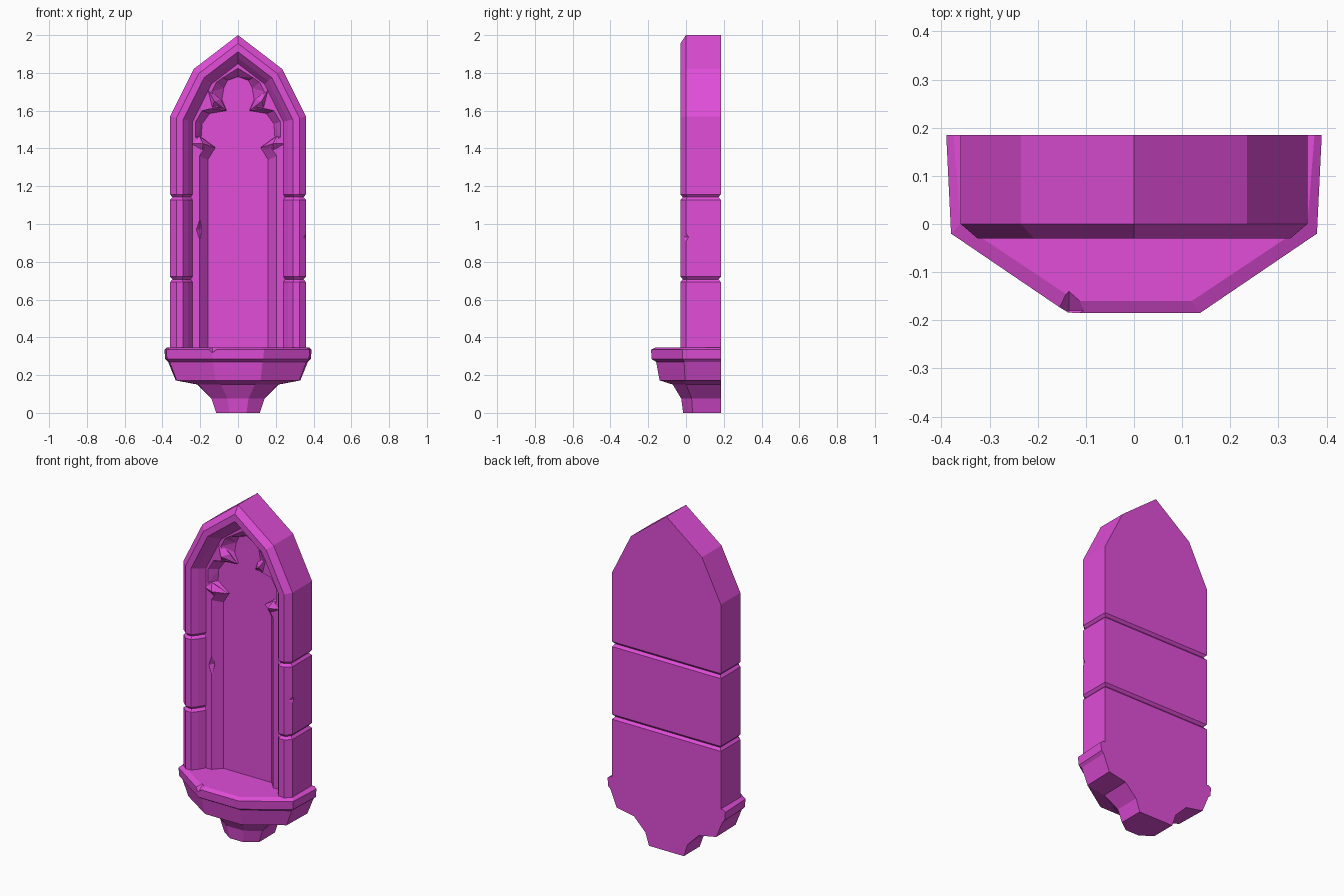
import bpy, bmesh
from mathutils import Vector

if "Cube" in bpy.data.objects:
    bpy.data.objects.remove(bpy.data.objects["Cube"])

magenta = bpy.data.materials.new("magenta_stone")
magenta.use_nodes = True
COLOUR = (0.75, 0.075, 0.69, 1)
magenta.diffuse_color = COLOUR
magenta.node_tree.nodes["Principled BSDF"].inputs["Base Color"].default_value = COLOUR


def finish(bm, name):
    bmesh.ops.recalc_face_normals(bm, faces=bm.faces)
    mesh = bpy.data.meshes.new(name)
    bm.to_mesh(mesh)
    bm.free()
    mesh.materials.append(magenta)
    ob = bpy.data.objects.new(name, mesh)
    bpy.context.collection.objects.link(ob)
    return ob


def offset(points, d):
    """Mitred offset of an open 2D path, to its left."""
    pts = [Vector(p) for p in points]
    normals = []
    for a, b in zip(pts, pts[1:]):
        t = (b - a).normalized()
        normals.append(Vector((-t.y, t.x)))
    out = []
    for i, p in enumerate(pts):
        n1 = normals[max(i - 1, 0)]
        n2 = normals[min(i, len(normals) - 1)]
        out.append(p + (n1 + n2) * (d / (1 + n1.dot(n2))))
    return out


def mirrored(half):
    """Right half of a path, continued over its last point to the left."""
    return half + [(-x, z) for x, z in reversed(half) if x > 0]


def strip(bm, a, b):
    for i in range(len(a) - 1):
        bm.faces.new((a[i], a[i + 1], b[i + 1], b[i]))


def hull(bm, points):
    verts = [bm.verts.new(p) for p in points]
    bmesh.ops.convex_hull(bm, input=verts)


def octahedron(bm, c, r):
    c = Vector(c)
    pts = []
    for axis in range(3):
        for s in (-1, 1):
            p = c.copy()
            p[axis] += s * r[axis]
            pts.append(p)
    hull(bm, pts)


def carve(ob, cutter):
    """Subtract the cutter, bake the result and drop the cutter."""
    mod = ob.modifiers.new("carve", 'BOOLEAN')
    mod.operation = 'DIFFERENCE'
    mod.solver = 'EXACT'
    mod.object = cutter
    dg = bpy.context.evaluated_depsgraph_get()
    mesh = bpy.data.meshes.new_from_object(ob.evaluated_get(dg))
    ob.modifiers.clear()
    ob.data = mesh
    bpy.data.objects.remove(cutter)


# Niche body: stepped pointed frame, tracery plane and recessed panel
BASE = 0.3
BACK, TRACERY, PANEL = 0.185, 0.04, 0.09
arch = mirrored([(0.36, BASE), (0.36, 1.57), (0.235, 1.82), (0, 2.0)])
section = [(0, BACK), (0, 0), (0.035, -0.03), (0.07, -0.03), (0.095, 0), (0.12, TRACERY)]
opening_front = mirrored([(0.205, BASE), (0.205, 1.36), (0.165, 1.42), (0.225, 1.46),
                          (0.225, 1.54), (0.19, 1.6), (0.105, 1.62), (0.14, 1.7),
                          (0.115, 1.75), (0.08, 1.775), (0, 1.825)])
opening_back = mirrored([(0.16, BASE), (0.16, 1.34), (0.12, 1.405), (0.195, 1.46),
                         (0.19, 1.53), (0.15, 1.585), (0.06, 1.6), (0.085, 1.66),
                         (0.075, 1.72), (0.055, 1.76), (0, 1.78)])

bm = bmesh.new()


def path_verts(path, y):
    return [bm.verts.new((p[0], y, p[1])) for p in path]


frame = [path_verts(offset(arch, d), y) for d, y in section]
for a, b in zip(frame, frame[1:]):
    strip(bm, a, b)
front, rear = path_verts(opening_front, TRACERY), path_verts(opening_back, PANEL)
strip(bm, front, rear)
bm.faces.new(frame[-1] + front[::-1])
bm.faces.new(rear)
bm.faces.new(frame[0][::-1])
loops = frame + [front, rear]
bm.faces.new([l[-1] for l in loops] + [l[0] for l in reversed(loops)])
bm.normal_update()
bmesh.ops.triangulate(bm, faces=bm.faces[:])
body = finish(bm, "niche_body")

# V joints between the stone courses, running round the frame and back
jamb = [(0.36 - d, y) for d, y in reversed(section)]
around = jamb + [(-x, y) for x, y in reversed(jamb)]
inner, outer = offset(around, 0.013), offset(around, -0.008)
bm = bmesh.new()
for z in (0.707, 1.142):
    rows = [[bm.verts.new((p.x, p.y, z + dz)) for p in path]
            for path, dz in ((inner, 0), (outer, 0.024), (outer, -0.024))]
    for i in range(3):
        strip(bm, rows[i], rows[(i + 1) % 3])
    for end in (0, -1):
        bm.faces.new([r[end] for r in rows])

# Chipped edges of the frame and jamb
octahedron(bm, (0.37, -0.01, 0.93), (0.025, 0.04, 0.06))
octahedron(bm, (-0.2, 0.035, 0.97), (0.025, 0.03, 0.075))
carve(body, finish(bm, "joint_cutter"))

# Cusps of the tracery, on both sides
bm = bmesh.new()
for s in (-1, 1):
    for cusp in (
        [(0.26, 0.045, 1.425), (0.12, 0.08, 1.405), (0.205, 0.045, 1.465),
         (0.19, 0.05, 1.38), (0.185, 0.015, 1.425), (0.185, 0.1, 1.42)],
        [(0.165, 0.045, 1.72), (0.06, 0.08, 1.6), (0.14, 0.05, 1.605),
         (0.09, 0.055, 1.66), (0.125, 0.015, 1.65), (0.125, 0.1, 1.65)],
    ):
        hull(bm, [(s * x, y, z) for x, y, z in cusp])
finish(bm, "tracery_cusps")

# Sill and corbel: z, back half width, side half width, side y, front half width, front y
levels = [
    (0.0, 0.115, 0.115, 0.035, 0.045, -0.015),
    (0.075, 0.14, 0.14, 0.03, 0.055, -0.025),
    (0.15, 0.215, 0.21, 0.0, 0.09, -0.07),
    (0.172, 0.33, 0.325, -0.005, 0.12, -0.14),
    (0.27, 0.37, 0.362, -0.01, 0.13, -0.158),
    (0.285, 0.385, 0.376, -0.018, 0.135, -0.182),
    (0.335, 0.39, 0.38, -0.02, 0.137, -0.185),
    (0.347, 0.375, 0.36, 0.0, 0.12, -0.16),
]
bm = bmesh.new()
rings = []
for z, xb, xs, ys, xf, yf in levels:
    half = [(xb, BACK), (xs, ys), (xf, yf)]
    ring = half + [(-x, y) for x, y in reversed(half)]
    rings.append([bm.verts.new((x, y, z)) for x, y in ring])
for a, b in zip(rings, rings[1:]):
    strip(bm, a + a[:1], b + b[:1])
bm.faces.new(rings[0])
bm.faces.new(rings[-1])
sill = finish(bm, "sill_and_corbel")

# Chip on the sill's front corner
bm = bmesh.new()
octahedron(bm, (-0.135, -0.18, 0.347), (0.045, 0.04, 0.03))
carve(sill, finish(bm, "chip_cutter"))
